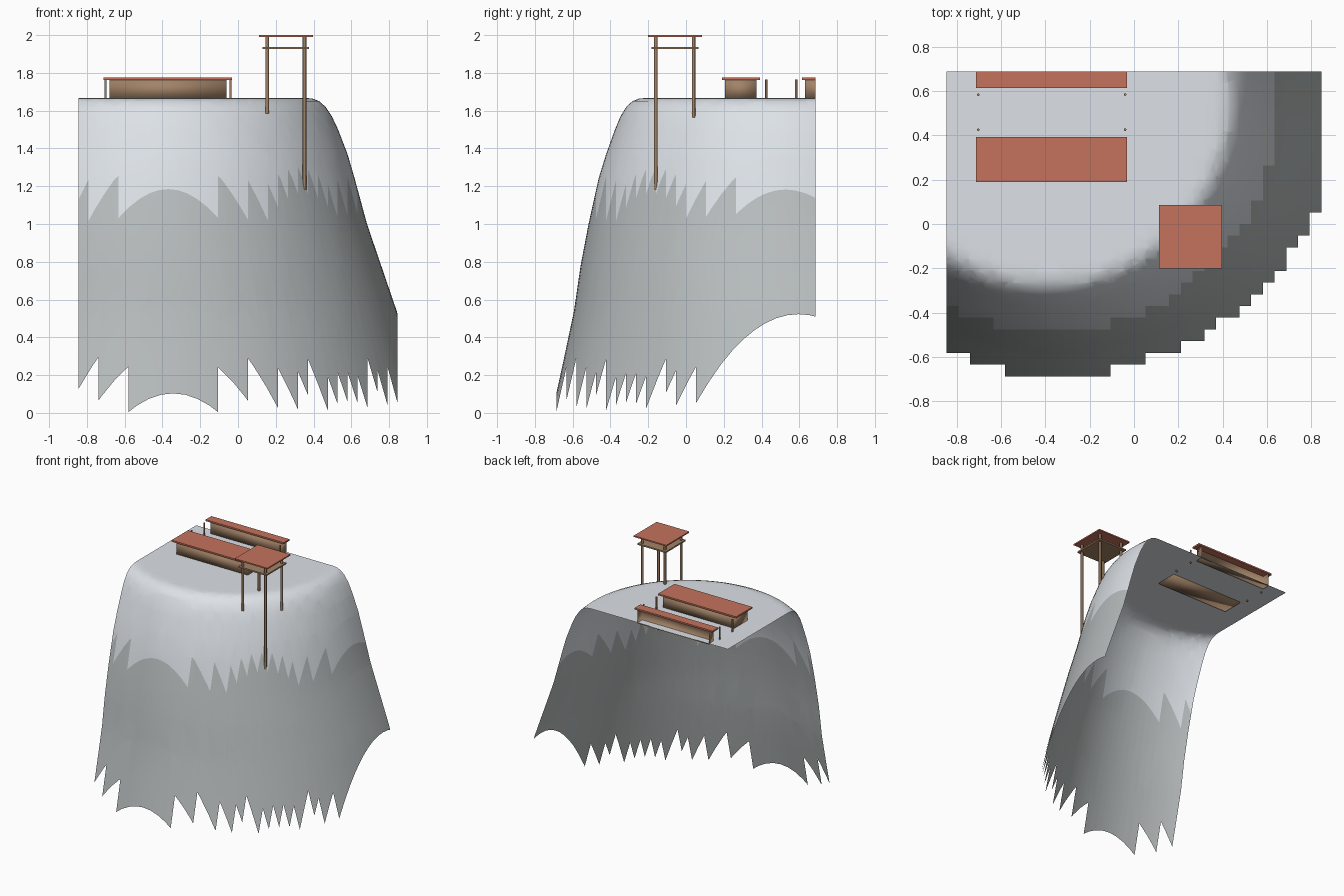
import bpy, bmesh, math

cube = bpy.data.objects.get("Cube")
if cube:
    bpy.data.objects.remove(cube, do_unlink=True)


def material(name, rgb):
    m = bpy.data.materials.new(name)
    m.use_nodes = True
    m.diffuse_color = (*rgb, 1)
    m.node_tree.nodes["Principled BSDF"].inputs["Base Color"].default_value = (*rgb, 1)
    return m


SNOW = material("pale_snow", (0.74, 0.78, 0.82))
ROCK = material("grey_rock", (0.48, 0.51, 0.51))
ROOF = material("red_roof", (0.56, 0.17, 0.11))
WOOD = material("brown_wood", (0.36, 0.225, 0.135))


def make_object(name, bm, *mats, smooth=False):
    mesh = bpy.data.meshes.new(name)
    bm.to_mesh(mesh)
    bm.free()
    for m in mats:
        mesh.materials.append(m)
    for p in mesh.polygons:
        p.use_smooth = smooth
    obj = bpy.data.objects.new(name, mesh)
    bpy.context.collection.objects.link(obj)
    return obj


def box(name, x, y, z, mat, smooth=False, open_back=False):
    bm = bmesh.new()
    bmesh.ops.create_cube(bm, size=1)
    for v in bm.verts:
        for axis, (lo, hi) in enumerate((x, y, z)):
            v.co[axis] = hi if v.co[axis] > 0 else lo
    if open_back:
        bm.normal_update()
        back = [f for f in bm.faces if f.normal.y > 0.9]
        bmesh.ops.delete(bm, geom=back, context="FACES")
    return make_object(name, bm, mat, smooth=smooth)


def post(name, x, y, bottom, top, radius):
    bm = bmesh.new()
    bmesh.ops.create_cone(bm, cap_ends=True, segments=8, radius1=radius,
                          radius2=radius, depth=top - bottom)
    bmesh.ops.translate(bm, vec=(x, y, (top + bottom) / 2), verts=bm.verts)
    obj = make_object(name, bm, WOOD, smooth=True)
    bpy.context.view_layer.objects.active = obj
    obj.select_set(True)
    bpy.ops.object.shade_smooth_by_angle(angle=math.radians(50))
    obj.select_set(False)


# Mountain: stacked circles (height, radius, centre x, centre y)
RINGS = [
    (-0.12, 1.36, -0.342, 0.625), (0, 1.329, -0.343, 0.62),
    (0.27, 1.26, -0.345, 0.61), (0.54, 1.188, -0.348, 0.595),
    (0.78, 1.118, -0.36, 0.56), (1.0, 1.051, -0.368, 0.535),
    (1.24, 0.988, -0.37, 0.525), (1.37, 0.95, -0.37, 0.527),
    (1.5, 0.903, -0.373, 0.527), (1.57, 0.873, -0.376, 0.526),
    (1.62, 0.842, -0.378, 0.526), (1.65, 0.81, -0.38, 0.526),
    (1.664, 0.775, -0.38, 0.526), (1.667, 0.74, -0.38, 0.526),
    (1.667, 0.6, -0.38, 0.526),
]
CELL, NX, NY = 0.0528, 32, 26
HX, HY = CELL * NX / 2, CELL * NY / 2


def cell_inside(i, j, cx, cy, radius):
    """True if every corner of the ground cell lies in the circle."""
    return all(math.hypot((i + a) * CELL - HX - cx, (j + b) * CELL - HY - cy) < radius
               for a in (0, 1) for b in (0, 1))


bm = bmesh.new()
SEG = 128
loops = []
for z, r, cx, cy in RINGS:
    loops.append([bm.verts.new((cx + r * math.cos(t), cy + r * math.sin(t), z))
                  for t in (math.tau * s / SEG for s in range(SEG))])
for low, high in zip(loops, loops[1:]):
    for s in range(SEG):
        n = (s + 1) % SEG
        bm.faces.new((low[s], low[n], high[n], high[s]))
bm.faces.new(loops[-1])

# Slice along the cell lines so the borders become stepped
for axis, count, half in ((0, NX, HX), (1, NY, HY)):
    for k in range(count + 1):
        co, no = [0, 0, 0], [0, 0, 0]
        co[axis], no[axis] = k * CELL - half, 1
        bmesh.ops.bisect_plane(bm, geom=bm.verts[:] + bm.edges[:] + bm.faces[:],
                               dist=1e-6, plane_co=co, plane_no=no)

# Drop outer cells and put snow on the inner ones
outside = []
for f in bm.faces:
    c = f.calc_center_bounds()
    i, j = math.floor((c.x + HX) / CELL), math.floor((c.y + HY) / CELL)
    if not (0 <= i < NX and 0 <= j < NY and cell_inside(i, j, -0.343, 0.62, 1.329)):
        outside.append(f)
    else:
        f.material_index = 0 if cell_inside(i, j, -0.37, 0.53, 1.047) else 1
bmesh.ops.delete(bm, geom=outside, context="FACES")
make_object("mountain", bm, SNOW, ROCK, smooth=True)

# Two long huts on the summit, the rear one cut open at the back
box("front_hut_wall", (-0.68, -0.06), (0.206, 0.372), (1.66, 1.765), WOOD, smooth=True)
box("front_hut_roof", (-0.712, -0.032), (0.19, 0.393), (1.763, 1.775), ROOF)
box("rear_hut_wall", (-0.68, -0.06), (0.63, HY), (1.66, 1.765), WOOD,
    smooth=True, open_back=True)
box("rear_hut_roof", (-0.712, -0.032), (0.614, HY), (1.763, 1.775), ROOF)
for x in (-0.702, -0.04):
    for y in (0.425, 0.583):
        post("hut_post", x, y, 1.655, 1.765, 0.006)

# Lookout tower on the shoulder
for x, y, bottom in ((0.155, -0.16, 1.585), (0.352, -0.16, 1.18),
                     (0.155, 0.04, 1.645), (0.352, 0.04, 1.565)):
    post("tower_post", x, y, bottom, 1.992, 0.0095)
box("tower_platform", (0.13, 0.377), (-0.182, 0.066), (1.926, 1.937), WOOD)
box("tower_roof", (0.112, 0.396), (-0.2, 0.085), (1.99, 2.0), ROOF)
